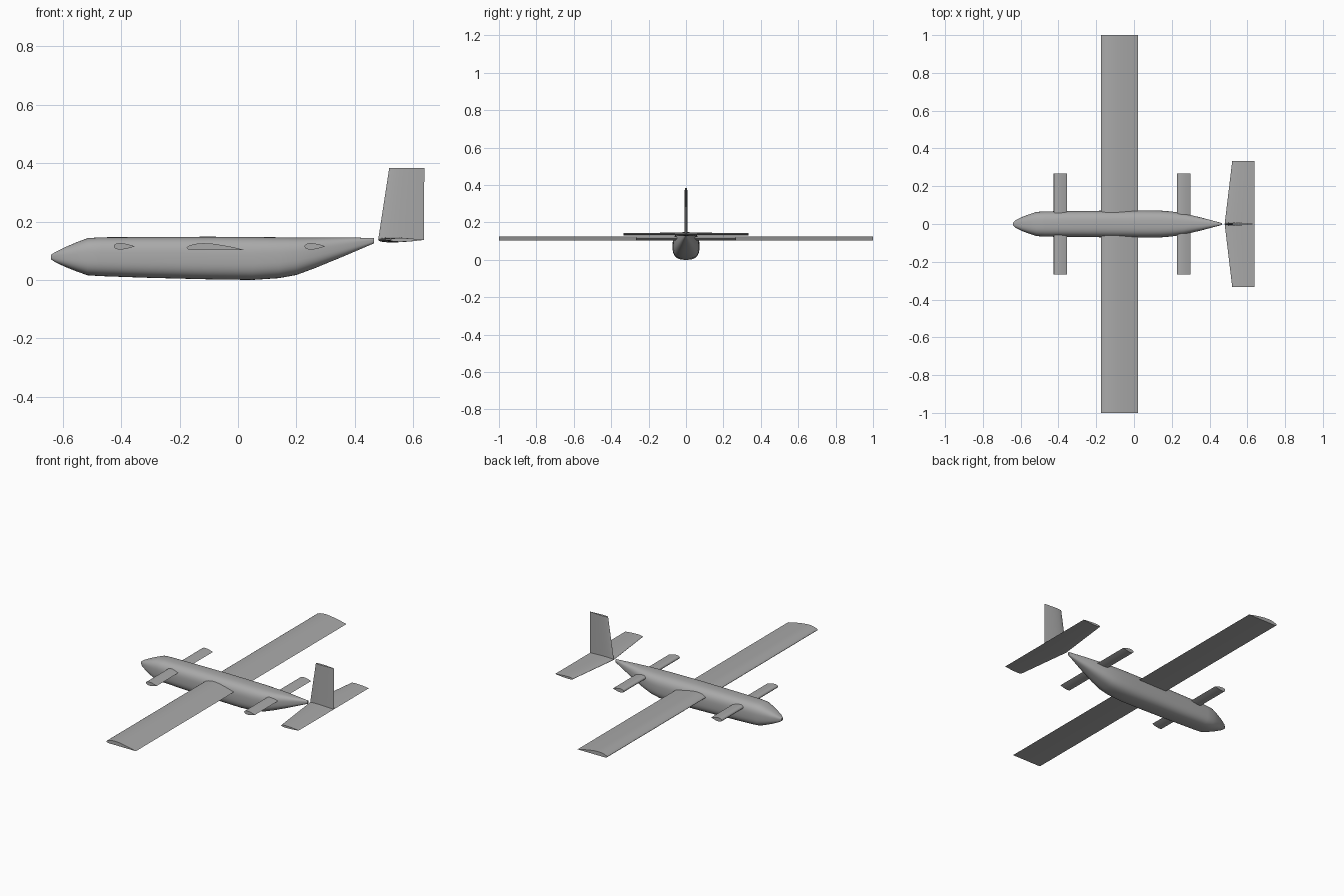
import bpy, bmesh, math

cube = bpy.data.objects.get("Cube")
if cube:
    bpy.data.objects.remove(cube)

grey = bpy.data.materials.new("plain grey")
grey.use_nodes = True
colour = (0.4, 0.4, 0.4, 1)
grey.diffuse_color = colour
grey.node_tree.nodes["Principled BSDF"].inputs["Base Color"].default_value = colour


def loft(name, rings, angle=35):
    """Skin a row of equal closed rings, cap both ends and smooth it."""
    bm = bmesh.new()
    loops = [[bm.verts.new(p) for p in ring] for ring in rings]
    n = len(loops[0])
    for a, b in zip(loops, loops[1:]):
        for i in range(n):
            j = (i + 1) % n
            bm.faces.new((a[i], a[j], b[j], b[i]))
    bm.faces.new(loops[0])
    bm.faces.new(loops[-1])
    bmesh.ops.recalc_face_normals(bm, faces=bm.faces)
    mesh = bpy.data.meshes.new(name)
    bm.to_mesh(mesh)
    bm.free()
    obj = bpy.data.objects.new(name, mesh)
    bpy.context.collection.objects.link(obj)
    mesh.materials.append(grey)
    bpy.ops.object.select_all(action='DESELECT')
    obj.select_set(True)
    bpy.context.view_layer.objects.active = obj
    bpy.ops.object.shade_smooth_by_angle(angle=math.radians(angle))
    return obj


def symmetric_foil(thickness, steps=14):
    """Closed teardrop section with unit chord, nose at zero."""
    def half(u):
        return 5 * thickness * (0.2969 * math.sqrt(u) - 0.126 * u - 0.3516 * u**2
                                + 0.2843 * u**3 - 0.1036 * u**4)
    us = [(1 - math.cos(math.pi * i / steps)) / 2 for i in range(steps + 1)]
    return [(u, half(u)) for u in us[::-1]] + [(u, -half(u)) for u in us[1:-1]]


def panel(name, foil, stations, upright=False):
    """Stations are (span position, leading x, trailing x, base height)."""
    rings = []
    for s, x0, x1, base in stations:
        c = x1 - x0
        rings.append([(x0 + u * c, v * c, s) if upright else (x0 + u * c, s, base + v * c)
                      for u, v in foil])
    return loft(name, rings)


def body_ring(x, w, low, high, n=48, power=2.8):
    """Rounded-box cross section of the body."""
    ring = []
    for i in range(n):
        t = 2 * math.pi * i / n
        c, s = math.cos(t), math.sin(t)
        y = math.copysign(abs(c) ** (2 / power), c)
        z = math.copysign(abs(s) ** (2 / power), s)
        ring.append((x, w * y, (low + high) / 2 + z * (high - low) / 2))
    return ring


# Fuselage: x, half width, bottom, top
body = [(-0.64, 0.008, 0.07, 0.086), (-0.625, 0.021, 0.06, 0.096),
        (-0.59, 0.038, 0.044, 0.113), (-0.55, 0.053, 0.028, 0.13),
        (-0.515, 0.064, 0.016, 0.143), (-0.47, 0.067, 0.013, 0.146),
        (-0.3, 0.069, 0.007, 0.147), (-0.1, 0.071, 0.002, 0.148),
        (0.05, 0.072, 0.0, 0.147), (0.14, 0.071, 0.006, 0.146),
        (0.2, 0.066, 0.017, 0.145), (0.26, 0.057, 0.039, 0.145),
        (0.36, 0.033, 0.08, 0.145), (0.465, 0.005, 0.125, 0.144)]
loft("fuselage", [body_ring(*s) for s in body])

# Main wing with a flat underside
wing_foil = [(1, 0), (0.8, 0.048), (0.6, 0.085), (0.45, 0.107), (0.3, 0.116), (0.2, 0.112),
             (0.1, 0.092), (0.04, 0.07), (0.01, 0.05), (0, 0.037), (0.02, 0.012),
             (0.08, 0), (0.5, 0)]
panel("main_wing", wing_foil, [(y, -0.176, 0.021, 0.103) for y in (-1, 1)])

# Stub wings fore and aft
stub_foil = symmetric_foil(0.31)
for name, x in (("front_stub_wing", -0.425), ("rear_stub_wing", 0.228)):
    panel(name, stub_foil, [(y, x, x + 0.071, 0.115) for y in (-0.267, 0.267)])

# Tailplane and fin
tail_foil = symmetric_foil(0.11)
tail_plan = [(-0.333, 0.52, 0.637, 0.137), (0, 0.48, 0.637, 0.137), (0.333, 0.52, 0.637, 0.137)]
panel("tailplane", tail_foil, tail_plan)
panel("tail_fin", tail_foil, [(0.137, 0.48, 0.637, 0), (0.384, 0.518, 0.638, 0)], upright=True)
